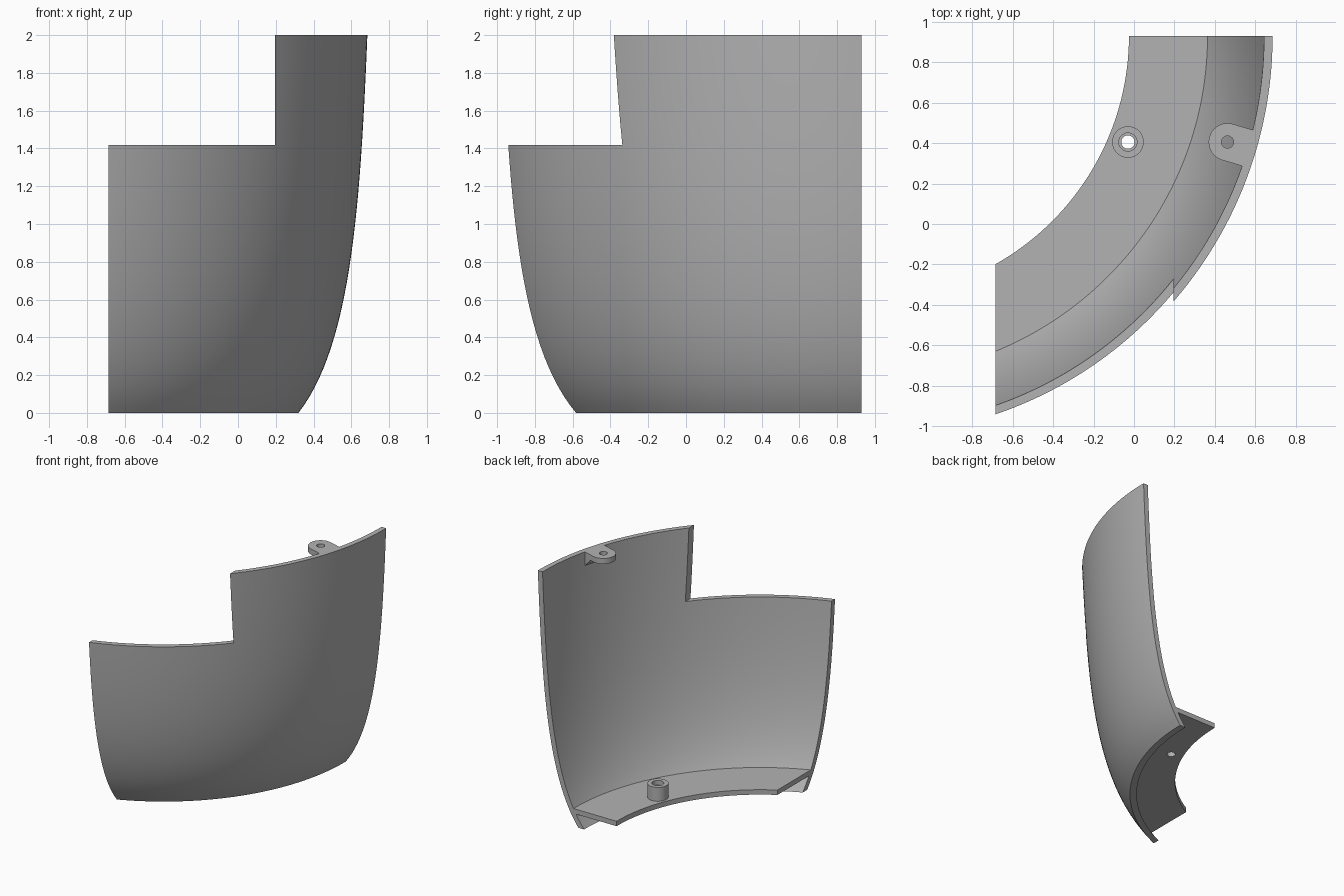
import bpy, bmesh, math
from mathutils import Matrix, Vector
from mathutils.geometry import interpolate_bezier

if "Cube" in bpy.data.objects:
    bpy.data.objects.remove(bpy.data.objects["Cube"])

AXIS = Vector((-1.32, 0.93, 0))      # axis the panel is swept around
CUT_X = -0.685                       # plane of the low end
WALL = 0.042

grey = bpy.data.materials.new("plain grey")
grey.use_nodes = True
grey.diffuse_color = (0.45, 0.45, 0.45, 1)
grey.node_tree.nodes["Principled BSDF"].inputs["Base Color"].default_value = (0.45, 0.45, 0.45, 1)


def make(name, bm):
    bmesh.ops.recalc_face_normals(bm, faces=bm.faces[:])
    mesh = bpy.data.meshes.new(name)
    bm.to_mesh(mesh)
    bm.free()
    mesh.materials.append(grey)
    obj = bpy.data.objects.new(name, mesh)
    bpy.context.collection.objects.link(obj)
    return obj


def swept(name, profile, steps=72, sweep=math.radians(78)):
    """Sweep a closed (x, z) section round the axis, trimmed at the low end."""
    bm = bmesh.new()
    rings = []
    for i in range(steps + 1):
        a = -sweep * i / steps
        rings.append([bm.verts.new(AXIS + Vector(((x - AXIS.x) * math.cos(a),
                      (x - AXIS.x) * math.sin(a), z))) for x, z in profile])
    n = len(profile)
    for p, q in zip(rings, rings[1:]):
        for j in range(n):
            k = (j + 1) % n
            bm.faces.new((p[j], p[k], q[k], q[j]))
    bm.faces.new(rings[0])
    bm.faces.new(rings[-1])
    geom = bm.verts[:] + bm.edges[:] + bm.faces[:]
    bmesh.ops.bisect_plane(bm, geom=geom, plane_co=(CUT_X, 0, 0),
                           plane_no=(-1, 0, 0), clear_outer=True)
    rim = [e for e in bm.edges if e.is_boundary]
    bmesh.ops.contextual_create(bm, geom=rim)
    return make(name, bm)


def prism(name, outline, depth, matrix):
    """Extrude a flat outline along its local z."""
    bm = bmesh.new()
    face = bm.faces.new([bm.verts.new((x, y, 0)) for x, y in outline])
    out = bmesh.ops.extrude_face_region(bm, geom=[face])
    bmesh.ops.translate(bm, vec=(0, 0, depth),
                        verts=[v for v in out["geom"] if isinstance(v, bmesh.types.BMVert)])
    bm.transform(matrix)
    return make(name, bm)


def arc(r, start=0, end=360, n=40):
    count = n if end - start == 360 else n + 1
    angles = [math.radians(start + (end - start) * i / n) for i in range(count)]
    return [(r * math.cos(a), r * math.sin(a)) for a in angles]


def cut(obj, cutter):
    mod = obj.modifiers.new("cut", "BOOLEAN")
    mod.operation = "DIFFERENCE"
    mod.solver = "EXACT"
    mod.object = cutter
    bpy.context.view_layer.objects.active = obj
    bpy.ops.object.modifier_apply(modifier=mod.name)


# Curved wall: bulging outer line and its inward offset
curve = interpolate_bezier(Vector((0.32, 0)), Vector((0.6, 0.36)),
                           Vector((0.648, 1.1)), Vector((0.685, 2)), 28)
outer = [(p.x, p.y) for p in curve]
inner = []
for i, p in enumerate(curve):
    t = (curve[min(i + 1, 27)] - curve[max(i - 1, 0)]).normalized()
    inner.append((p.x - WALL / t.y, p.y))
wall = swept("curved_wall", outer + inner[::-1])

# Step cut from the upper front of the wall
notch = prism("notch_cutter", [(-2, -2), (0.196, -2), (0.196, 2), (-2, 2)], 1,
              Matrix.Translation((0, 0, 1.418)))
cut(wall, notch)

# Floor flange
floor = swept("floor_flange", [(-0.025, 0.105), (0.365, 0.105), (0.39, 0.145), (-0.025, 0.145)])

# Screw boss with a counterbored through hole
at = Vector((-0.03, 0.405, 0))
boss = prism("screw_boss", arc(0.078), 0.118, Matrix.Translation(at + Vector((0, 0, 0.14))))
bore = prism("bore_cutter", arc(0.033), 1, Matrix.Translation(at - Vector((0, 0, 0.2))))
counterbore = prism("counterbore_cutter", arc(0.045), 0.2, Matrix.Translation(at + Vector((0, 0, 0.22))))
for part in (floor, boss):
    cut(part, bore)
cut(boss, counterbore)

# Upper fixing tab pointing towards the axis, with a hole
at = Vector((0.462, 0.405, 0))
turn = math.atan2(at.y - AXIS.y, at.x - AXIS.x)
frame = Matrix.Translation(at) @ Matrix.Rotation(turn, 4, "Z")
tab = prism("fixing_tab", [(0.125, -0.093)] + [(0.125, 0.093)] + arc(0.093, 90, 270), 0.045,
            frame @ Matrix.Translation((0, 0, 1.955)))
hole = prism("tab_hole_cutter", arc(0.03), 0.3, frame @ Matrix.Translation((0, 0, 1.8)))
cut(tab, hole)

# Sloping gusset under the tab
upright = Matrix.Translation((0, 0.093, 0)) @ Matrix.Rotation(math.pi / 2, 4, "X")
gusset = prism("tab_gusset", [(0.035, 1.957), (0.12, 1.957), (0.12, 1.87)], 0.186, frame @ upright)

for helper in (notch, bore, counterbore, hole):
    bpy.data.objects.remove(helper)

# Smooth curves, sharp corners
bpy.ops.object.select_all(action="DESELECT")
for obj in (wall, floor, boss, tab, gusset):
    obj.select_set(True)
bpy.context.view_layer.objects.active = wall
bpy.ops.object.shade_smooth_by_angle(angle=math.radians(30))
